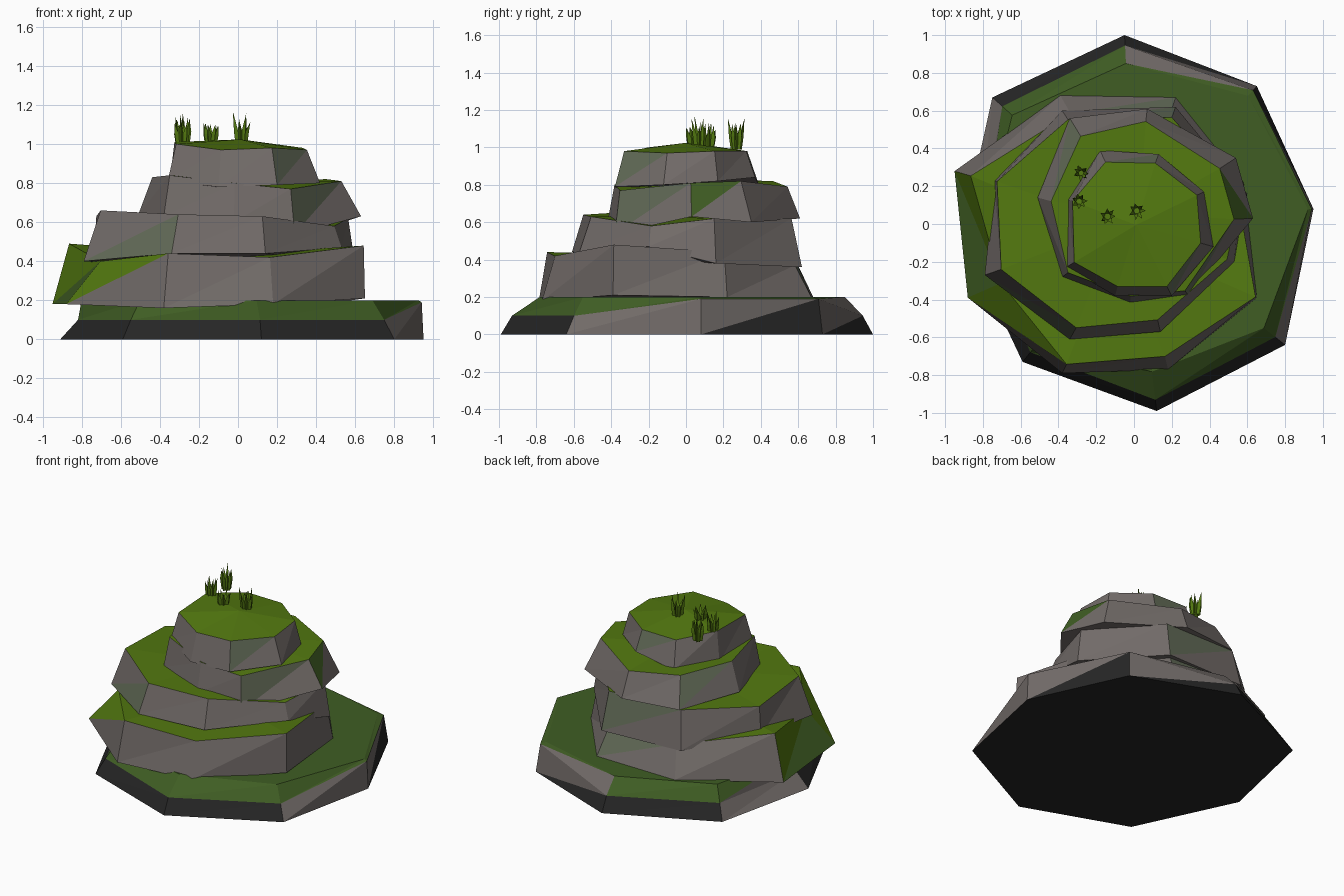
import bpy, bmesh, math, random
from mathutils import Vector

if "Cube" in bpy.data.objects:
    bpy.data.objects.remove(bpy.data.objects["Cube"])

random.seed(4)


def material(name, rgb):
    m = bpy.data.materials.new(name)
    m.diffuse_color = (*rgb, 1)
    m.use_nodes = True
    m.node_tree.nodes["Principled BSDF"].inputs["Base Color"].default_value = m.diffuse_color
    return m


MATS = [material("grey stone", (0.168, 0.148, 0.140)),
        material("black rock", (0.019, 0.019, 0.019)),
        material("dark moss", (0.050, 0.110, 0.017)),
        material("grass green", (0.086, 0.190, 0.005)),
        material("mossy stone", (0.125, 0.150, 0.098))]
STONE, BLACK, MOSS, GRASS, TINT = range(5)


def finish(bm, name):
    bmesh.ops.recalc_face_normals(bm, faces=bm.faces)
    me = bpy.data.meshes.new(name)
    bm.to_mesh(me)
    bm.free()
    for m in MATS:
        me.materials.append(m)
    ob = bpy.data.objects.new(name, me)
    bpy.context.collection.objects.link(ob)
    return ob


def slab(name, rings, side_color, cap, floor, rise=0.0):
    """Loft rings of points into a faceted rock; side_color(level, side, upper) picks the colour."""
    bm = bmesh.new()
    loops = [[bm.verts.new(p) for p in r] for r in rings]
    n = len(rings[0])

    def face(vs, mat):
        bm.faces.new(vs).material_index = mat

    for k in range(len(loops) - 1):
        lo, hi = loops[k], loops[k + 1]
        for i in range(n):
            j = (i + 1) % n
            face((lo[i], lo[j], hi[j]), side_color(k, i, False))
            face((lo[i], hi[j], hi[i]), side_color(k, i, True))
    top = loops[-1]
    mid = sum((v.co for v in top), Vector()) / n
    mid.z += rise
    c = bm.verts.new(mid)
    for i in range(n):
        face((top[i], top[(i + 1) % n], c), cap)
    face(loops[0][::-1], floor)
    return finish(bm, name)


def ledge(name, pts, painted, rise=0.0):
    """Tier from (x, y, bottom z, top z, taper); painted = {(side, upper): colour}."""
    low = [(x, y, a) for x, y, a, b, t in pts]
    high = [(x * t, y * t, b) for x, y, a, b, t in pts]
    slab(name, [low, high], lambda k, i, up: painted.get((i, up), STONE), GRASS, STONE, rise)


# Base: (x, y, shoulder z, shoulder taper, top taper), from the right going round by the back
base = [(0.95, 0.08, .19, .99, .97), (0.65, 0.73, .19, .97, .93), (-0.05, 1.0, .10, .945, .85),
        (-0.75, 0.67, .10, .93, .86), (-0.91, -0.05, .10, .90, .88), (-0.59, -0.73, .10, .93, .85),
        (0.12, -0.99, .10, .94, .79), (0.80, -0.64, .10, .935, .86)]


def base_color(level, side, upper):
    if level == 1:
        return STONE if side in (1, 3) and not upper else MOSS
    if side in (0, 1):
        return STONE if upper else BLACK
    return STONE if side in (3, 7) else BLACK


slab("base_rock",
     [[(x, y, 0) for x, y, z, s, t in base],
      [(x * s, y * s, z) for x, y, z, s, t in base],
      [(x * t, y * t, .20) for x, y, z, s, t in base]],
     base_color, MOSS, BLACK)

# Stacked ledges, same point order
ledge("lower_ledge",
      [(.58, .22, .20, .44, .93), (.22, .67, .20, .37, .87), (-.39, .68, .20, .40, .86),
       (-.95, .28, .18, .49, .91), (-.88, -.39, .18, .40, .80), (-.38, -.79, .16, .44, .94),
       (.18, -.77, .18, .42, .91), (.65, -.39, .21, .48, .99)],
      {(3, False): MOSS, (3, True): GRASS, (4, True): GRASS, (1, True): TINT})
ledge("middle_ledge",
      [(.60, .16, .38, .62, .94), (.22, .62, .36, .62, .91), (-.38, .60, .37, .63, .92),
       (-.74, .23, .43, .63, .98), (-.79, -.27, .40, .66, .89), (-.34, -.61, .44, .64, .90),
       (.14, -.57, .44, .63, .89), (.53, -.20, .47, .58, .93)],
      {(4, False): TINT, (1, True): TINT})
ledge("upper_ledge",
      [(.63, .03, .63, .81, .84), (.54, .35, .60, .82, .84), (.07, .61, .62, .79, .89),
       (-.34, .56, .63, .82, .83), (-.51, .14, .64, .83, .86), (-.38, -.28, .63, .84, .92),
       (-.02, -.42, .60, .80, .91), (.29, -.38, .54, .77, .93)],
      {(7, True): TINT, (3, True): TINT, (0, True): MOSS})
ledge("summit_rock",
      [(.42, -.12, .80, .97, .84), (.37, .17, .82, .98, .90), (.13, .37, .84, .98, .87),
       (-.18, .39, .80, .98, .84), (-.35, .13, .80, 1.01, .93), (-.36, -.23, .81, 1.0, .88),
       (-.10, -.38, .78, .97, .87), (.20, -.38, .79, .98, .87)],
      {(7, True): TINT, (2, True): TINT}, rise=.04)


# Grass tufts: a ring of thin three-sided blades leaning outward
def tuft(name, x, y, height):
    bm = bmesh.new()
    blades = 7
    for k in range(blades):
        a = math.tau * k / blades + random.uniform(-.2, .2)
        out = Vector((math.cos(a), math.sin(a), 0))
        root = Vector((x, y, .99)) + out * .018
        tip = root + out * random.uniform(.012, .032)
        tip.z = .99 + height * random.uniform(.65, 1.0)
        foot = [bm.verts.new(root + .013 * Vector((math.cos(a + q), math.sin(a + q), 0)))
                for q in (0, math.tau / 3, 2 * math.tau / 3)]
        belly = [bm.verts.new(v.co + out * .010 + Vector((0, 0, height * .4))) for v in foot]
        end = bm.verts.new(tip)
        for i in range(3):
            j = (i + 1) % 3
            bm.faces.new((foot[i], foot[j], belly[j], belly[i])).material_index = GRASS
            bm.faces.new((belly[i], belly[j], end)).material_index = GRASS
    finish(bm, name)


for i, (x, y, h) in enumerate([(-.28, .27, .18), (-.29, .12, .15), (-.14, .04, .15), (.015, .07, .18)]):
    tuft(f"grass_tuft_{i + 1}", x, y, h)
